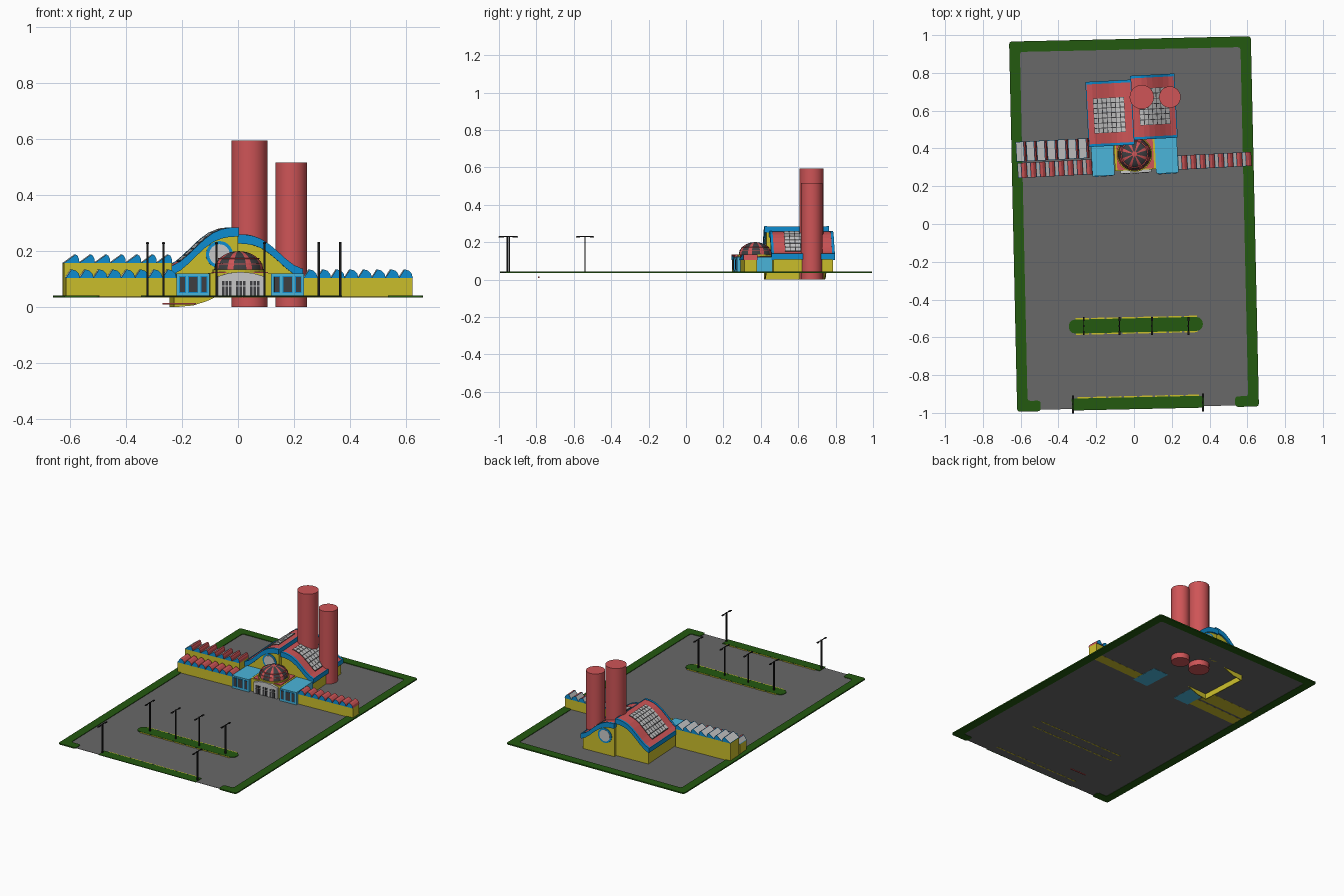
import bpy, bmesh, math
from mathutils import Matrix

cube = bpy.data.objects.get("Cube")
if cube:
    bpy.data.objects.remove(cube, do_unlink=True)


def colour(name, rgb):
    m = bpy.data.materials.new(name)
    m.use_nodes = True
    m.diffuse_color = (*rgb, 1)
    m.node_tree.nodes["Principled BSDF"].inputs["Base Color"].default_value = (*rgb, 1)
    return m


RED = colour("brick_red", (0.62, 0.09, 0.095))
YELLOW = colour("wall_yellow", (0.6, 0.52, 0.025))
BLUE = colour("trim_blue", (0.004, 0.27, 0.64))
SKY = colour("pale_blue", (0.07, 0.46, 0.7))
GREEN = colour("hedge_green", (0.017, 0.1, 0.005))
ASPHALT = colour("asphalt_grey", (0.14, 0.14, 0.14))
LIGHT = colour("light_grey", (0.58, 0.58, 0.58))
DARK = colour("window_grey", (0.05, 0.05, 0.055))
BLACK = colour("lamp_black", (0.01, 0.01, 0.01))

WORLD = Matrix()
LOT = Matrix.Rotation(math.radians(1.25), 4, "Z")
HOUSE = Matrix.Translation((0, 0.42, 0)) @ Matrix.Rotation(math.radians(3), 4, "Z")
GROUND = 0.038


def prism(pts, axis, a, b):
    """Outline and the range it is extruded over along z or y."""
    return pts, axis, a, b


def box(x0, x1, y0, y1, z0, z1):
    return prism([(x0, y0), (x1, y0), (x1, y1), (x0, y1)], "z", z0, z1)


def circle(cx, cy, r, n=32):
    return [(cx + r * math.cos(2 * math.pi * i / n), cy + r * math.sin(2 * math.pi * i / n))
            for i in range(n)]


def part(name, pieces, mats, frame=WORLD, rule=None, corner=0, smooth=False):
    bm = bmesh.new()
    for pts, axis, a, b in pieces:
        rings = [[bm.verts.new((u, v, h) if axis == "z" else (u, h, v)) for u, v in pts]
                 for h in (a, b)]
        bm.faces.new(rings[0])
        bm.faces.new(rings[1])
        for i in range(len(pts)):
            j = (i + 1) % len(pts)
            bm.faces.new((rings[0][i], rings[0][j], rings[1][j], rings[1][i]))
    bmesh.ops.recalc_face_normals(bm, faces=bm.faces)
    if corner:
        up = [e for e in bm.edges if abs(e.verts[0].co.z - e.verts[1].co.z) > 1e-4]
        bmesh.ops.bevel(bm, geom=up, offset=corner, segments=3, profile=0.5, affect="EDGES")
    if rule:
        rule(bm)
    return finish(name, bm, mats, frame, smooth)


def finish(name, bm, mats, frame, smooth):
    me = bpy.data.meshes.new(name)
    bm.to_mesh(me)
    bm.free()
    ob = bpy.data.objects.new(name, me)
    bpy.context.collection.objects.link(ob)
    for m in mats:
        me.materials.append(m)
    ob.matrix_world = frame
    if smooth:
        bpy.ops.object.select_all(action="DESELECT")
        ob.select_set(True)
        bpy.context.view_layer.objects.active = ob
        bpy.ops.object.shade_smooth_by_angle(angle=math.radians(40))
    return ob


# Car park, hedge border and planting strips
part("asphalt", [box(-0.61, 0.61, -0.972, 0.95, 0.036, GROUND)], [ASPHALT], LOT)
W, L, H = 0.64, 0.98, 0.056
border = [(-0.515, -L), (-W, -L), (-W, L), (W, L), (W, -L), (0.515, -L), (0.515, H - L),
          (W - H, H - L), (W - H, L - H), (H - W, L - H), (H - W, H - L), (-0.515, H - L)]
part("border_hedge", [prism(border, "z", 0.034, 0.042)], [GREEN], LOT, corner=0.014)
part("front_hedge", [box(-0.35, 0.35, -L, -0.917, GROUND, 0.042)], [GREEN], LOT)
part("island_hedge", [box(-0.357, 0.353, -0.573, -0.499, GROUND, 0.042)], [GREEN], LOT, corner=0.034)
dashes = []
for y in (-0.914, -0.576, -0.496):
    dashes += [box(x, x + 0.07, y - 0.004, y + 0.004, 0.035, 0.041)
               for x in [-0.32 + 0.082 * i for i in range(8)]]
part("parking_markers", dashes, [YELLOW], LOT)
part("buried_strip", [box(-0.27, -0.15, -0.79, -0.784, 0.009, 0.015)], [RED])

# Lamp posts
spots = [(x, -0.54) for x in (-0.266, -0.077, 0.095, 0.288)] + [(-0.323, -0.955), (0.365, -0.945)]
lamps = []
for x, y in spots:
    lamps += [box(x - 0.004, x + 0.004, y - 0.004, y + 0.004, GROUND, 0.232),
              box(x - 0.002, x + 0.002, y - 0.045, y + 0.045, 0.228, 0.232)]
    lamps += [box(x - 0.005, x + 0.005, c - 0.01, c + 0.01, 0.226, 0.231) for c in (y - 0.037, y + 0.037)]
part("lamp_posts", lamps, [BLACK])

# Chimneys
for name, x, r, top in (("tall_chimney", 0.041, 0.064, 0.595), ("short_chimney", 0.19, 0.057, 0.516)):
    part(name, [prism(circle(x, 0.672, r, 40), "z", 0, top)], [RED], smooth=True)

# Twin halls with swept half-arch roofs
DROP = [0, 0.001, 0.006, 0.017, 0.036, 0.06, 0.086, 0.108, 0.122]


def drop(t):
    f = t * (len(DROP) - 1)
    i = min(int(f), len(DROP) - 2)
    return DROP[i] + (DROP[i + 1] - DROP[i]) * (f - i)


def hall(side, s, w, top, scale, y0, y1, sky_y, window_y):
    def curve(t0, t1, off, n=16):
        ts = [t0 + (t1 - t0) * i / n for i in range(n + 1)]
        return [(s * w * t, top - scale * drop(t) + off) for t in ts]

    def sheet(t0, t1, ya, yb, lo, hi, n=16):
        return prism(curve(t0, t1, hi, n) + curve(t0, t1, lo, n)[::-1], "y", ya, yb)

    eave = top - scale * DROP[-1]
    part(side + "_hall_walls", [prism(curve(0, 0.97, -0.012) + [(s * w * 0.97, 0.036), (0, 0.036)],
                                      "y", y0 + 0.01, y1 - 0.01)], [YELLOW], HOUSE)
    part(side + "_hall_roof", [sheet(0, 1, y0 + 0.01, y1 - 0.01, -0.014, 0)], [RED], HOUSE)
    xs = sorted((s * w, s * (w + 0.005)))
    part(side + "_hall_trim", [sheet(0, 1, y0, y0 + 0.014, -0.03, 0.003),
                               sheet(0, 1, y1 - 0.014, y1, -0.03, 0.003),
                               box(*xs, y0, y1, eave - 0.027, eave + 0.003),
                               box(-0.002, 0.003, y0, y1, top - 0.03, top + 0.002)], [BLUE], HOUSE)
    # Skylight of separate panes over a dark backing
    a, b = sky_y
    part(side + "_skylight_frame", [sheet(0.17, 0.87, a, b, -0.002, 0.003)], [DARK], HOUSE)
    panes, n = [], 7
    dt, dy = 0.7 / n, (b - a) / n
    for i in range(n):
        for j in range(n):
            t, y = 0.17 + i * dt, a + j * dy
            panes.append(sheet(t + 0.008, t + dt - 0.008, y + 0.002, y + dy - 0.002, 0, 0.005, 2))
    part(side + "_skylight_panes", panes, [LIGHT], HOUSE)
    # Round gable window
    x, z, out = s * 0.066, top - 0.094, -1 if window_y < 0.1 else 1
    for label, r, d, m in (("ring", 0.048, 0.004, BLUE), ("glass", 0.037, 0.006, LIGHT)):
        ya, yb = sorted((window_y - out * 0.002, window_y + out * d))
        part(side + "_round_window_" + label, [prism(circle(x, z, r), "y", ya, yb)], [m], HOUSE)


hall("right", -1, 0.235, 0.282, 1.12, 0, 0.345, (0.07, 0.255), 0.01)
hall("left", 1, 0.228, 0.257, 1.0, 0.025, 0.365, (0.1, 0.295), 0.355)

# Footings that taper in from the outer hall wall
taper = [(-0.228, 0), (-0.16, 0.006), (-0.11, 0.022), (-0.08, 0.036), (-0.228, 0.036)]
part("hall_footing", [box(-0.228, -0.222, 0.01, 0.335, 0, 0.036)] +
     [prism(taper, "y", y, y + 0.005) for y in (0.01, 0.33)], [YELLOW], HOUSE)

# Entrance block, glazed front and doors
part("entrance_block", [box(-0.107, 0.11, -0.135, 0.03, 0.036, 0.122)], [YELLOW], HOUSE)
part("entrance_roof", [box(-0.095, 0.1, -0.13, 0.03, 0.12, 0.126)], [RED], HOUSE)
front = [(-0.08, 0.036), (0.085, 0.036), (0.085, 0.11), (0.045, 0.122), (0, 0.126), (-0.04, 0.122), (-0.08, 0.11)]
part("entrance_front", [prism(front, "y", -0.15, -0.125)], [LIGHT], HOUSE)
doors = []
for c in (-0.048, 0.002, 0.052):
    for k in (-1, 0, 1):
        x = c + 0.0125 * k
        doors += [box(x - 0.005, x + 0.005, -0.153, -0.149, 0.04, 0.074),
                  box(x - 0.005, x + 0.005, -0.153, -0.149, 0.078, 0.094)]
part("entrance_doors", doors, [DARK], HOUSE)

# Striped dome on a collar
part("dome_collar", [prism(circle(0, -0.05, 0.094), "z", 0.12, 0.134)], [YELLOW], HOUSE)
bm = bmesh.new()
bmesh.ops.create_uvsphere(bm, u_segments=48, v_segments=20, radius=1)
bmesh.ops.bisect_plane(bm, geom=bm.verts[:] + bm.edges[:] + bm.faces[:], plane_co=(0, 0, 0),
                       plane_no=(0, 0, 1), clear_inner=True)
for f in bm.faces:
    c = f.calc_center_median()
    sector = int((math.atan2(c.y, c.x) + math.pi) / (math.pi / 24))
    f.material_index = 0 if sector % 6 in (2, 3) or c.z > 0.97 else 1
bmesh.ops.transform(bm, verts=bm.verts, matrix=Matrix.Diagonal((0.088, 0.088, 0.068, 1)))
dome = finish("dome", bm, [RED, DARK], HOUSE @ Matrix.Translation((0, -0.05, 0.132)), True)
# Raised ribs and hoop between the dark dome panels
ribs = []
for z, r in ((0.153, 0.0855), (0.172, 0.0735)):
    ribs.append(prism(circle(0, -0.05, r), "z", z, z + 0.003))
part("dome_hoops", ribs, [RED], HOUSE)

# Pale blue pavilions with framed windows
for side, s, y0, y1 in (("right", -1, -0.156, 0.012), ("left", 1, -0.16, 0.03)):
    xa, xb = sorted((s * 0.11, s * 0.228))
    part(side + "_pavilion", [box(xa, xb, y0, y1, 0.035, 0.12)], [SKY], HOUSE)
    frames, glass = [], []
    for c, hw in ((0.207, 0.009), (0.169, 0.015), (0.13, 0.009)):
        c *= s
        frames.append(box(c - hw - 0.003, c + hw + 0.003, y0 - 0.002, y0, 0.05, 0.112))
        glass.append(box(c - hw, c + hw, y0 - 0.004, y0, 0.054, 0.108))
    part(side + "_pavilion_frames", frames, [BLUE], HOUSE)
    part(side + "_pavilion_windows", glass, [DARK], HOUSE)


# Long wings with sawtooth roofs
def tooth_colours(bm):
    for f in bm.faces:
        f.material_index = 1 if abs(f.normal.y) > 0.9 or f.normal.x < -0.1 else 0
    glazed = [f for f in bm.faces if f.normal.x < -0.1]
    bmesh.ops.inset_individual(bm, faces=glazed, thickness=0.004)
    for f in glazed:
        f.material_index = 2


def wing(name, x0, x1, y0, y1, base, rise, count, peak):
    part(name + "_walls", [box(x0, x1, y0 + 0.004, y1 - 0.004, 0.0355, base)], [YELLOW], HOUSE)
    step = (x1 - x0) / count
    teeth = []
    for i in range(count):
        x = x0 + i * step
        arc = [(x + step * (peak + (1 - peak) * math.sin(a)), base + rise * math.cos(a))
               for a in (0, math.pi / 6, math.pi / 3, math.pi / 2)]
        teeth.append(prism([(x, base)] + arc, "y", y0, y1))
    part(name + "_roof", teeth, [RED, BLUE, LIGHT], HOUSE, rule=tooth_colours)


wing("left_wing", 0.228, 0.617, -0.145, -0.07, 0.105, 0.03, 8, 0.4)
wing("right_front_wing", -0.622, -0.228, -0.145, -0.065, 0.105, 0.03, 8, 0.4)
wing("right_back_wing", -0.625, -0.238, -0.058, 0.047, 0.158, 0.03, 7, 0.75)
